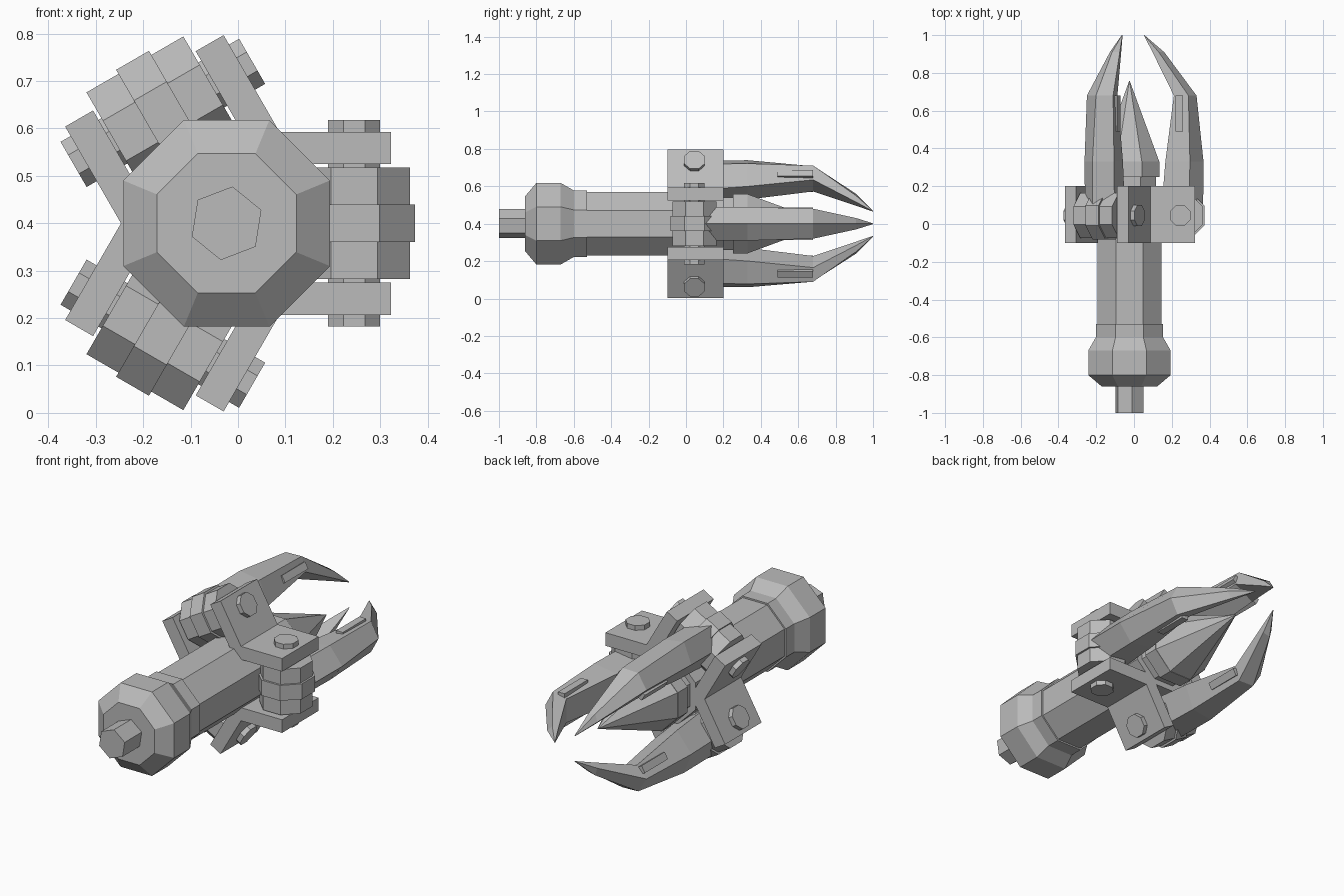
import bpy, bmesh, math
from mathutils import Matrix, Vector

if "Cube" in bpy.data.objects:
    bpy.data.objects.remove(bpy.data.objects["Cube"])

CENTRE = Matrix.Translation((-0.024, 0, 0.4))   # long axis of the tool
grey = bpy.data.materials.new("steel_grey")
grey.diffuse_color = (0.5, 0.5, 0.5, 1)
grey.use_nodes = True
grey.node_tree.nodes["Principled BSDF"].inputs["Base Color"].default_value = grey.diffuse_color


def finish(bm, name, matrix):
    bmesh.ops.recalc_face_normals(bm, faces=bm.faces[:])
    me = bpy.data.meshes.new(name)
    bm.to_mesh(me)
    bm.free()
    me.materials.append(grey)
    ob = bpy.data.objects.new(name, me)
    me.transform(CENTRE @ matrix)
    bpy.context.collection.objects.link(ob)
    return ob


def loft(name, rings, matrix=Matrix()):
    """Skin a list of equal-length point rings and cap both ends."""
    bm = bmesh.new()
    loops = [[bm.verts.new(p) for p in r] for r in rings]
    n = len(loops[0])
    for a, b in zip(loops, loops[1:]):
        for i in range(n):
            j = (i + 1) % n
            bm.faces.new((a[i], a[j], b[j], b[i]))
    bm.faces.new(loops[0])
    bm.faces.new(loops[-1])
    bmesh.ops.remove_doubles(bm, verts=bm.verts[:], dist=1e-5)
    return finish(bm, name, matrix)


def lathe_y(name, profile, sides=8, phase=22.5, matrix=Matrix()):
    """Profile of (y, apothem) turned around the y axis."""
    k = 1 / math.cos(math.pi / sides)
    rings = []
    for y, r in profile:
        angles = [math.radians(phase) + math.tau * i / sides for i in range(sides)]
        rings.append([(r * k * math.cos(a), y, r * k * math.sin(a)) for a in angles])
    return loft(name, rings, matrix)


def box(name, lo, hi, matrix):
    rings = [[(x, lo[1], lo[2]), (x, hi[1], lo[2]), (x, hi[1], hi[2]), (x, lo[1], hi[2])]
             for x in (lo[0], hi[0])]
    return loft(name, rings, matrix)


# Central shaft, pommel and tip
lathe_y("end_rod", [(-1.0, 0.068), (-0.8, 0.068)], 6, 81)
lathe_y("pommel", [(-0.86, 0.147), (-0.80, 0.218), (-0.67, 0.218), (-0.60, 0.178)])
lathe_y("shaft_collar", [(-0.60, 0.178), (-0.53, 0.178)])
lathe_y("shaft", [(-0.62, 0.17), (0.2, 0.17)])
lathe_y("spike_neck", [(0.18, 0.14), (0.26, 0.14)])
lathe_y("spike_collar", [(0.25, 0.16), (0.33, 0.16)])
lathe_y("centre_spike", [(0.33, 0.158), (0.76, 0.0005)])

# Claw stations: y, ridge x, side x, side half width, inner x, inner half width
STATIONS = [(0.08, 0.390, 0.315, 0.09, 0.17, 0.07),
            (0.33, 0.392, 0.320, 0.09, 0.19, 0.07),
            (0.68, 0.355, 0.312, 0.08, 0.235, 0.062),
            (0.91, 0.184, 0.155, 0.03, 0.122, 0.02),
            (1.00, 0.079, 0.078, 0.002, 0.076, 0.002)]
claw_rings = [[(o, y, 0), (s, y, w), (i, y, v), (i, y, -v), (s, y, -w)]
              for y, o, s, w, i, v in STATIONS]

PIN = Matrix.Translation((0.269, 0.045, 0)) @ Matrix.Rotation(math.pi / 2, 4, 'X')
for k in range(3):
    turn = Matrix.Rotation(math.radians(120 * k), 4, 'Y')
    # Curved claw with a raised rib on each side
    loft("claw", claw_rings, turn)
    for s in (-1, 1):
        box("claw_rib", (0.245, 0.49, min(0, s * 0.086)),
            (0.283, 0.68, max(0, s * 0.086)), turn)
    # Hinge knuckle and pin
    lathe_y("knuckle", [(-0.118, 0.118), (-0.04, 0.118), (-0.04, 0.128),
                        (0.04, 0.128), (0.04, 0.118), (0.118, 0.118)], matrix=turn @ PIN)
    lathe_y("hinge_pin", [(-0.2175, 0.055), (0.2175, 0.055)], matrix=turn @ PIN)
    # Bent bracket shared by two neighbouring claws
    mid = math.radians(60)
    axis = Vector((math.cos(mid), 0, math.sin(mid)))
    inner, outer = axis * (0.125 / math.sin(mid)), axis * (0.193 / math.sin(mid))
    half = [Vector((0.347, 0, 0.125)), Vector((0.347, 0, 0.193))]
    flip = [2 * p.dot(axis) * axis - p for p in half]
    outline = [inner, half[0], half[1], outer, flip[1], flip[0]]
    loft("bracket", [[(p.x, y, p.z) for p in outline] for y in (-0.1, 0.2)], turn)
